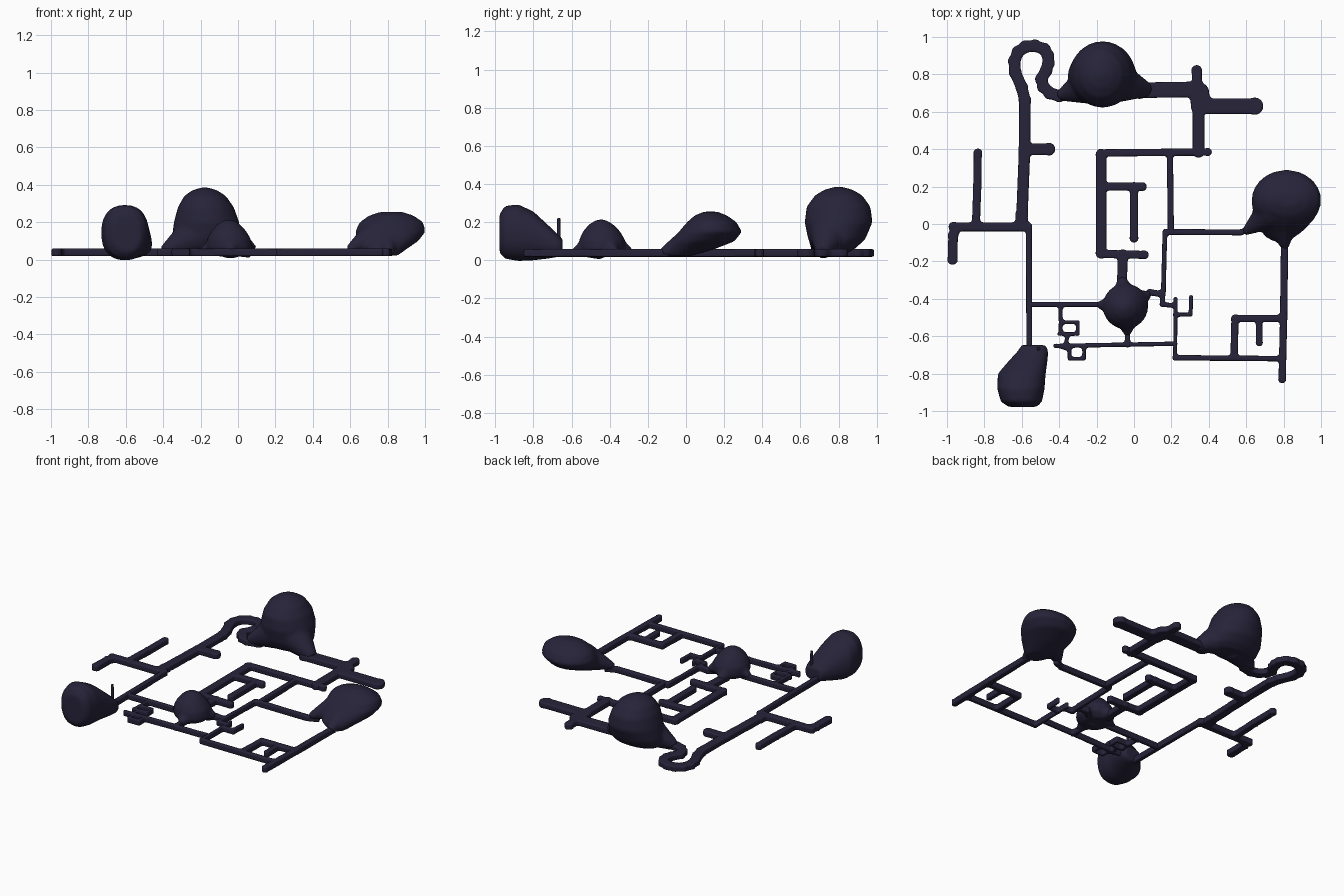
import bpy, bmesh, math
from mathutils import Vector, Matrix

dark = bpy.data.materials.new("dark_navy")
dark.diffuse_color = (0.02, 0.017, 0.042, 1)
Z, H = 0.039, 0.041          # height of the pipe centre line, pipe thickness


def finish(name, bm, voxel, iterations):
    """Fuse overlapping pieces into one soft skin."""
    bmesh.ops.recalc_face_normals(bm, faces=bm.faces)
    me = bpy.data.meshes.new(name)
    bm.to_mesh(me)
    bm.free()
    me.materials.append(dark)
    ob = bpy.data.objects.new(name, me)
    bpy.context.collection.objects.link(ob)
    r = ob.modifiers.new("fuse", 'REMESH')
    r.mode, r.voxel_size, r.use_smooth_shade = 'VOXEL', voxel, True
    s = ob.modifiers.new("soften", 'SMOOTH')
    s.factor, s.iterations = 0.5, iterations
    return ob


def cone(bm, a, b, ra, rb, sides=16):
    a, b = Vector(a), Vector(b)
    d = b - a
    m = Matrix.Translation((a + b) / 2) @ d.to_track_quat('Z', 'Y').to_matrix().to_4x4()
    bmesh.ops.create_cone(bm, cap_ends=True, segments=sides, radius1=ra, radius2=rb,
                          depth=d.length, matrix=m)


def pipe(bm, width, *pts):
    """Flat pipe along a polyline with round joints and ends."""
    w = width + 0.003
    for x, y in pts:
        cone(bm, (x, y, Z - H / 2), (x, y, Z + H / 2), w * 0.56, w * 0.56, 20)
    for p, q in zip(pts, pts[1:]):
        a, b = Vector((*p, Z)), Vector((*q, Z))
        d = b - a
        m = (Matrix.Translation((a + b) / 2) @ Matrix.Rotation(math.atan2(d.y, d.x), 4, 'Z')
             @ Matrix.Diagonal((d.length, w, H, 1)))
        bmesh.ops.create_cube(bm, size=1, matrix=m)


def network(name, paths):
    bm = bmesh.new()
    for width, *pts in paths:
        pipe(bm, width, *pts)
    finish(name, bm, 0.007, 3)


def bulb(name, axis, rings, tails=(), power=1.0):
    """Lofted bulb; ring = (pos on axis, centre u, centre v, radius u, radius v)."""
    bm = bmesh.new()
    loops, n = [], 28
    for t, u, v, ru, rv in rings:
        loop = []
        for i in range(n):
            a = 2 * math.pi * i / n
            c, s = math.cos(a), math.sin(a)
            pu = u + ru * math.copysign(abs(c) ** power, c)
            pv = v + rv * math.copysign(abs(s) ** power, s)
            loop.append(bm.verts.new((pu, pv, t) if axis == 'Z' else (pu, t, pv)))
        loops.append(loop)
    for p, q in zip(loops, loops[1:]):
        for i in range(n):
            bm.faces.new((p[i], p[(i + 1) % n], q[(i + 1) % n], q[i]))
    bm.faces.new(loops[0])
    bm.faces.new(loops[-1])
    for t in tails:
        cone(bm, *t)
    finish(name, bm, 0.012, 4)


# Upper left: curled pipe and side branches
network("curled_pipe", [
    (.058, (-.33, .70), (-.40, .685), (-.45, .70), (-.485, .735), (-.495, .775), (-.47, .82),
     (-.457, .86), (-.46, .90), (-.48, .935), (-.53, .953), (-.58, .948), (-.62, .92),
     (-.64, .87), (-.635, .81), (-.60, .73), (-.583, .66), (-.585, .4), (-.60, .02)),
    (.058, (-.585, .4), (-.455, .4))])
network("left_branches", [
    (.045, (-.965, -.015), (-.57, -.015)), (.048, (-.95, -.02), (-.967, -.06), (-.97, -.19)),
    (.04, (-.835, .38), (-.838, .2), (-.845, 0)), (.06, (-.60, .05), (-.605, -.005)),
    (.028, (-.562, -.01), (-.56, -.67))])

# Upper right: wide pipes
network("wide_pipes", [
    (.08, (.03, .715), (.34, .72)), (.05, (.335, .82), (.34, .7)), (.06, (.345, .72), (.345, .39)),
    (.08, (.35, .63), (.645, .63)), (.10, (.345, .70), (.36, .65))])

# Centre: bracket-shaped pipes
network("centre_bracket", [
    (.036, (-.18, .38), (.395, .385)), (.052, (-.175, .37), (-.175, -.155)),
    (.04, (-.175, .2), (.045, .2)), (.04, (0, .2), (0, -.075)),
    (.04, (-.175, -.16), (.055, -.165)), (.05, (-.06, -.165), (-.065, -.34)),
    (.03, (.192, .38), (.197, -.035))])

# Lower right: thin pipes and hooks
network("right_pipes", [
    (.028, (.17, -.042), (.57, -.045), (.63, -.02)),
    (.022, (.165, -.05), (.157, -.36), (.15, -.43), (.22, -.437)),
    (.03, (.04, -.40), (.085, -.365), (.15, -.375)),
    (.018, (.222, -.40), (.22, -.71)), (.018, (.22, -.485), (.303, -.485), (.305, -.39)),
    (.026, (.22, -.715), (.79, -.72)), (.036, (.805, -.1), (.80, -.5), (.792, -.83)),
    (.036, (.79, -.505), (.54, -.505), (.535, -.71)), (.032, (.668, -.505), (.67, -.635))])

# Lower left: thin pipes with small square loops
network("small_loops", [
    (.023, (-.56, -.43), (-.14, -.43)), (.018, (-.392, -.43), (-.392, -.585)),
    (.016, (-.39, -.525), (-.30, -.525), (-.30, -.588), (-.40, -.588)),
    (.018, (-.355, -.59), (-.365, -.65)), (.02, (-.42, -.652), (.22, -.64)),
    (.016, (-.345, -.655), (-.345, -.672), (-.395, -.655)),
    (.016, (-.345, -.665), (-.345, -.72), (-.267, -.72), (-.267, -.65)),
    (.025, (-.035, -.54), (-.035, -.645))])

# Four bulbs
bulb("tall_bulb", 'Z', [
    (.035, -.17, .77, .14, .07), (.06, -.17, .775, .175, .11), (.11, -.17, .79, .185, .15),
    (.2, -.168, .80, .175, .178), (.28, -.172, .80, .15, .168), (.34, -.176, .80, .112, .125),
    (.37, -.178, .80, .068, .075), (.385, -.178, .80, .02, .02)],
    [((-.40, .685, .045), (-.22, .75, .13), .028, .12), ((.08, .715, .04), (-.1, .76, .14), .036, .12)])
bulb("tilted_bulb", 'Z', [
    (.022, .795, -.035, .06, .055), (.055, .78, .02, .12, .12), (.1, .80, .09, .165, .165),
    (.15, .815, .128, .188, .165), (.2, .82, .135, .17, .13), (.235, .82, .13, .12, .085),
    (.255, .82, .13, .06, .035)],
    [((.59, -.045, .055), (.73, .06, .12), .02, .09), ((.805, -.125, .04), (.80, .02, .10), .024, .08)])
bulb("small_dome", 'Z', [
    (.018, -.045, -.44, .08, .08), (.055, -.045, -.44, .122, .122), (.11, -.048, -.44, .118, .12),
    (.155, -.05, -.443, .092, .095), (.19, -.05, -.445, .06, .062), (.214, -.05, -.445, .02, .02)],
    [((-.20, -.43, .045), (-.08, -.44, .09), .015, .07), ((-.064, -.29, .04), (-.05, -.42, .09), .025, .08),
     ((.085, -.37, .045), (-.02, -.43, .09), .018, .08), ((-.035, -.6, .04), (-.04, -.47, .08), .014, .08)])
bulb("corner_bulb", 'Y', [
    (-.978, -.595, .14, .075, .10), (-.95, -.602, .147, .11, .138), (-.88, -.605, .145, .127, .149),
    (-.8, -.6, .128, .128, .128), (-.73, -.565, .10, .103, .092), (-.68, -.54, .08, .082, .064),
    (-.648, -.536, .07, .066, .046)], power=0.85)

# Thin upright spike beside the corner bulb
bm = bmesh.new()
cone(bm, (-.51, -.667, .03), (-.51, -.667, .222), .011, .009, 12)
finish("upright_spike", bm, 0.004, 2)
